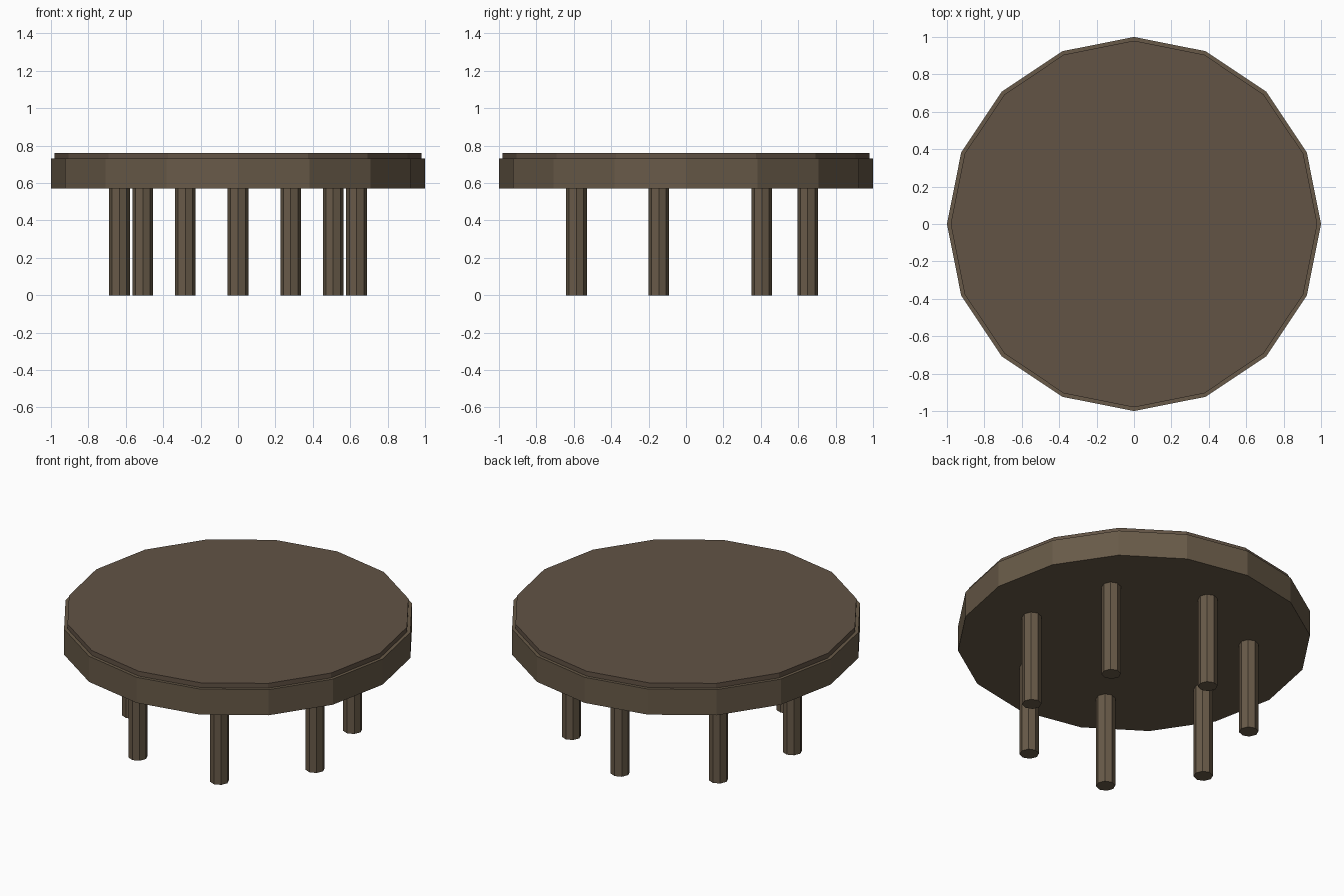
import bpy, math

if "Cube" in bpy.data.objects:
    bpy.data.objects.remove(bpy.data.objects["Cube"])

def material(name, rgb):
    m = bpy.data.materials.new(name)
    lin = [((c / 255 + 0.055) / 1.055) ** 2.4 for c in rgb]
    m.diffuse_color = (*lin, 1)
    m.use_nodes = True
    m.node_tree.nodes["Principled BSDF"].inputs["Base Color"].default_value = m.diffuse_color
    return m

top_wood = material("top brown", (98, 83, 69))
base_wood = material("base brown", (104, 90, 72))

def prism(name, sides, r, z0, z1, mat, x=0, y=0):
    # first vertex of the outline points along an axis
    ang = [2 * math.pi * i / sides for i in range(sides)]
    verts = [(r * math.cos(a), r * math.sin(a), z) for z in (z0, z1) for a in ang]
    faces = [(i, (i + 1) % sides, sides + (i + 1) % sides, sides + i) for i in range(sides)]
    faces += [tuple(reversed(range(sides))), tuple(range(sides, 2 * sides))]
    me = bpy.data.meshes.new(name)
    me.from_pydata(verts, [], faces)
    me.materials.append(mat)
    ob = bpy.data.objects.new(name, me)
    ob.location = (x, y, 0)
    bpy.context.collection.objects.link(ob)

# thick round body and slightly smaller top board
prism("table_body", 16, 1.0, 0.57, 0.73, base_wood)
prism("table_top", 16, 0.98, 0.73, 0.76, top_wood)

# ring of seven legs
for k in range(7):
    a = math.pi / 2 + 2 * math.pi * k / 7
    prism(f"leg_{k + 1}", 8, 0.055, 0, 0.57, base_wood,
          0.65 * math.cos(a), 0.65 * math.sin(a))
